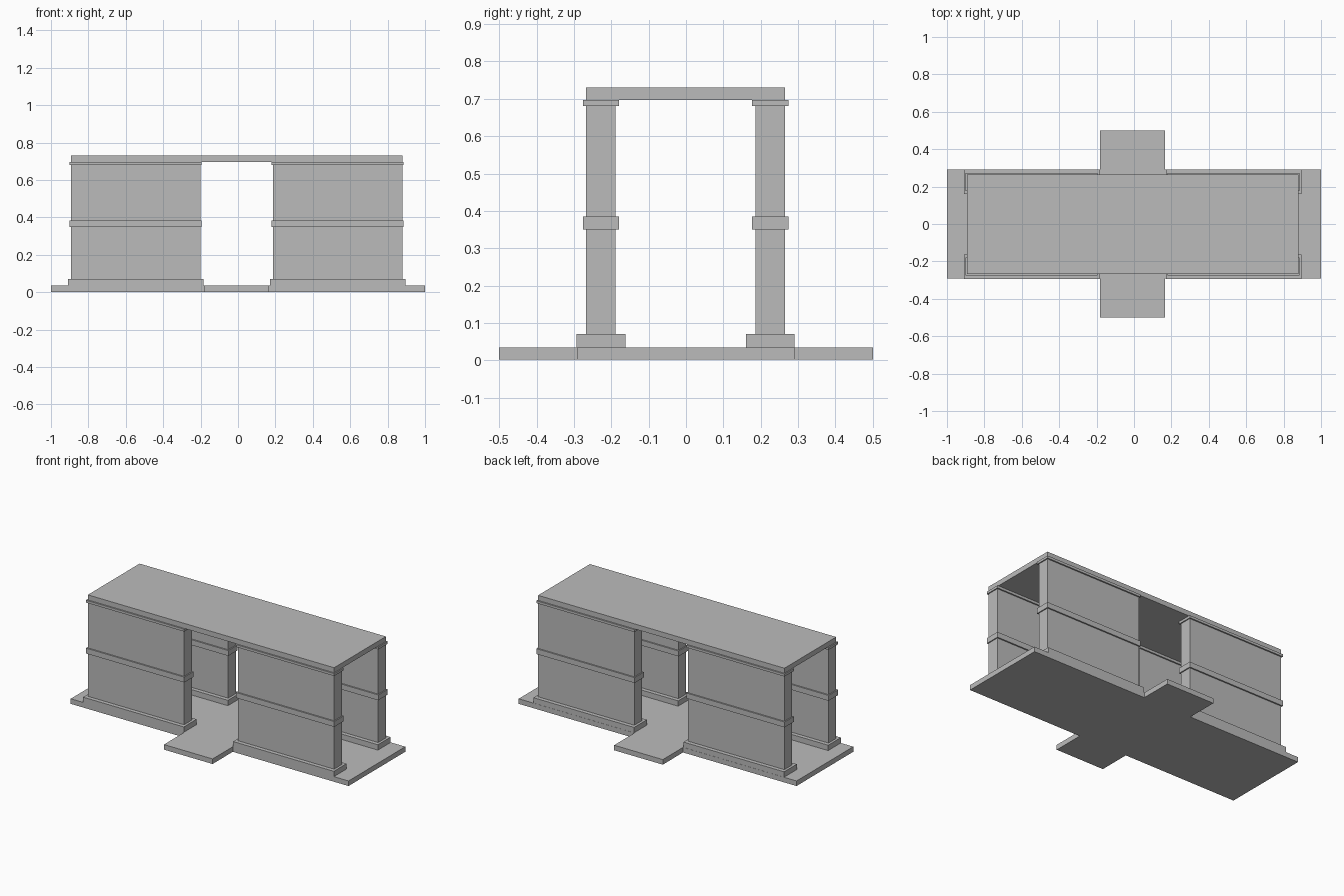
import bpy
import bmesh

cube = bpy.data.objects.get("Cube")
if cube:
    bpy.data.objects.remove(cube, do_unlink=True)

# One plain stone colour
stone = bpy.data.materials.new("stone grey")
stone.use_nodes = True
stone.diffuse_color = (0.5, 0.5, 0.5, 1)
stone.node_tree.nodes["Principled BSDF"].inputs["Base Color"].default_value = (0.5, 0.5, 0.5, 1)


def prism(name, outline, z0, z1):
    """Extrude a flat outline from z0 up to z1."""
    bm = bmesh.new()
    face = bm.faces.new([bm.verts.new((x, y, z0)) for x, y in outline])
    top = bmesh.ops.extrude_face_region(bm, geom=[face])["geom"]
    for v in top:
        if isinstance(v, bmesh.types.BMVert):
            v.co.z = z1
    bmesh.ops.recalc_face_normals(bm, faces=bm.faces)
    mesh = bpy.data.meshes.new(name)
    bm.to_mesh(mesh)
    bm.free()
    mesh.materials.append(stone)
    obj = bpy.data.objects.new(name, mesh)
    bpy.context.collection.objects.link(obj)
    return obj


def block(name, x0, x1, y0, y1, z0, z1):
    return prism(name, [(x0, y0), (x1, y0), (x1, y1), (x0, y1)], z0, z1)


# Cross-shaped floor: long slab with a doorstep at front and back
L, R, D, S = -0.183, 0.167, 0.292, 0.5
prism("floor", [(-1, -D), (L, -D), (L, -S), (R, -S), (R, -D), (1, -D),
                (1, D), (R, D), (R, S), (L, S), (L, D), (-1, D)], 0.002, 0.035)

# Four walls, each with a plinth, a middle band and a top band
layers = [("plinth", 0.016, 0.026, 0.035, 0.07),
          ("wall", 0, 0, 0.07, 0.697),
          ("middle_band", 0.007, 0.009, 0.35, 0.385),
          ("top_band", 0.007, 0.009, 0.681, 0.697)]
for side, x0, x1 in (("right", -0.894, -0.201), ("left", 0.186, 0.879)):
    for end, y0, y1 in (("front", -0.267, -0.188), ("back", 0.186, 0.265)):
        for part, gx, gy, z0, z1 in layers:
            block(f"{end}_{side}_{part}", x0 - gx, x1 + gx, y0 - gy, y1 + gy, z0, z1)

# Flat roof slab
block("roof", -0.894, 0.879, -0.267, 0.265, 0.697, 0.73)
